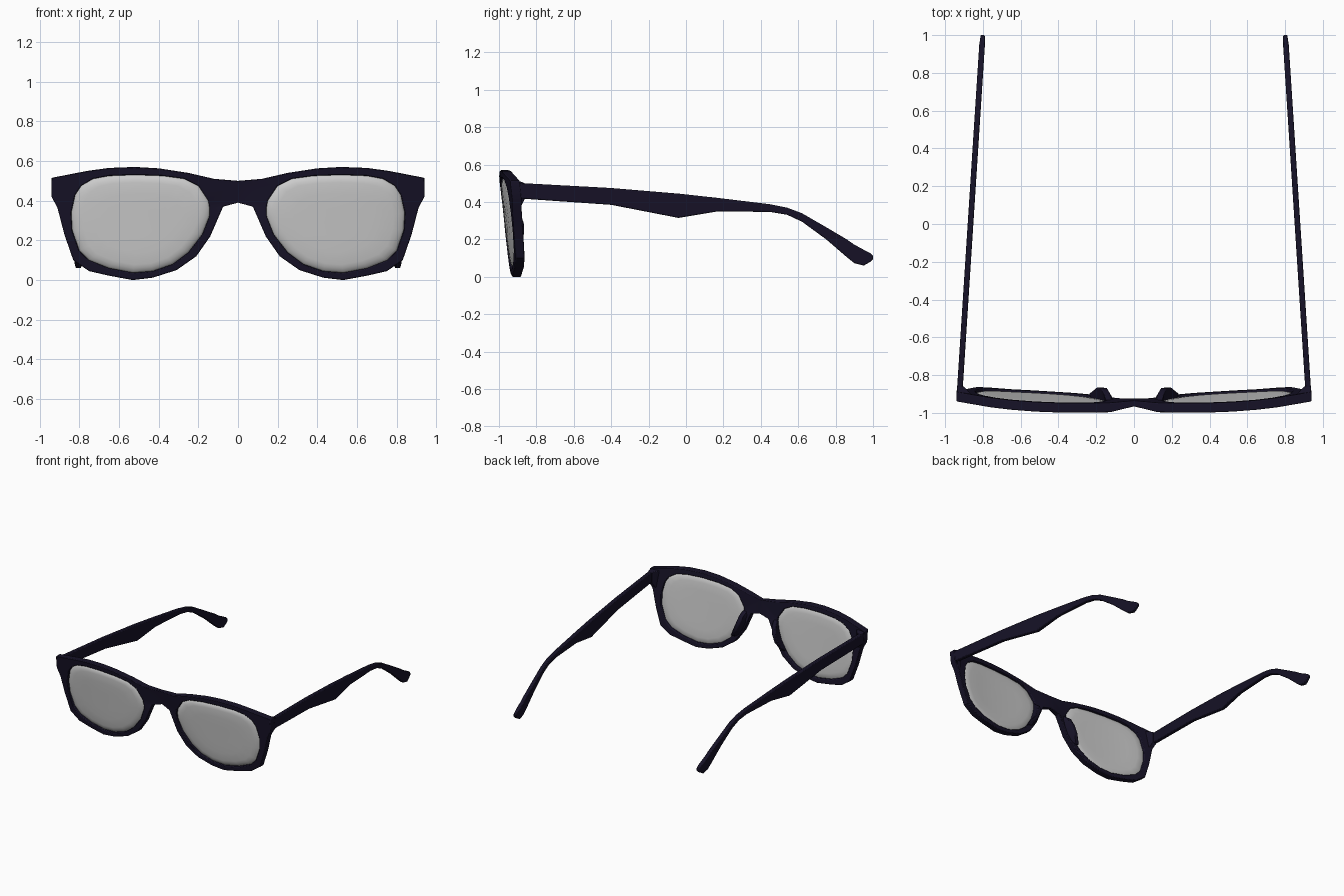
import bpy, bmesh
from mathutils import Vector

if "Cube" in bpy.data.objects:
    bpy.data.objects.remove(bpy.data.objects["Cube"])

dark = bpy.data.materials.new("dark_plastic")
dark.diffuse_color = (0.008, 0.006, 0.02, 1)
dark.use_nodes = True
dark.node_tree.nodes["Principled BSDF"].inputs["Base Color"].default_value = dark.diffuse_color


def front_y(x, z):
    """Front surface of the spectacles: wrapped, tilted, pinched at the bridge."""
    pinch = 0.03 * max(0, 1 - abs(x) / 0.12)
    return -1.003 + 0.07 * abs(x) ** 3 + 0.11 * (0.565 - z) + pinch


def finish(name, bm, mat=None, bevel=0, angle=35):
    """Turn a right-hand half into a mirrored, shaded object."""
    bmesh.ops.recalc_face_normals(bm, faces=bm.faces)
    me = bpy.data.meshes.new(name)
    bm.to_mesh(me)
    bm.free()
    ob = bpy.data.objects.new(name, me)
    bpy.context.collection.objects.link(ob)
    if mat:
        me.materials.append(mat)
    bpy.ops.object.select_all(action='DESELECT')
    ob.select_set(True)
    bpy.context.view_layer.objects.active = ob
    bpy.ops.object.shade_smooth_by_angle(angle=angle * 3.14159 / 180)
    m = ob.modifiers.new("mirror", 'MIRROR')
    m.use_clip = True
    if bevel:
        b = ob.modifiers.new("bevel", 'BEVEL')
        b.width = bevel
        b.segments = 2
        b.limit_method = 'ANGLE'
        b.angle_limit = 0.9
    return ob


def loft(bm, rings, caps=True):
    """Skin a list of closed rings of points."""
    vs = [[bm.verts.new(p) for p in r] for r in rings]
    n = len(vs[0])
    for a, b in zip(vs, vs[1:]):
        for i in range(n):
            j = (i + 1) % n
            bm.faces.new((a[i], a[j], b[j], b[i]))
    if caps:
        bm.faces.new(vs[0])
        bm.faces.new(vs[-1])
    return vs


# Matched lens-opening and outer-edge points (x, z), clockwise from the bridge
hole = [(.15, .40), (.20, .475), (.27, .51), (.38, .525), (.52, .53), (.65, .525),
        (.73, .51), (.79, .475), (.82, .43), (.84, .34), (.835, .25), (.80, .15),
        (.75, .10), (.65, .06), (.53, .037), (.43, .045), (.33, .08), (.25, .14),
        (.18, .23), (.145, .32), (.143, .36)]
outer = [(0, .50), (.12, .51), (.25, .54), (.40, .563), (.52, .57), (.65, .565),
         (.76, .55), (.94, .515), (.94, .42), (.91, .365), (.875, .23), (.83, .10),
         (.75, .045), (.65, .022), (.53, .0), (.43, .012), (.31, .05), (.21, .12),
         (.14, .22), (.075, .37), (0, .39)]

# Front frame: front, back, outer and opening walls, left open at x = 0
bm = bmesh.new()


def ring(pts, depth):
    out = []
    for x, z in pts:
        d = depth * (0.6 if x < 0.02 else 1)
        out.append(bm.verts.new((x, front_y(x, z) + d, z)))
    return out


of, hf, ob_, hb = ring(outer, 0), ring(hole, 0), ring(outer, .05), ring(hole, .05)
n = len(hole)
for i in range(n):
    j = (i + 1) % n
    for a, b in ((of, hf), (hf, hb), (hb, ob_), (ob_, of)):
        if a is ob_ and i == n - 1:
            continue
        bm.faces.new((a[i], a[j], b[j], b[i]))
finish("front_frame", bm, dark, 0.007)

# Lenses: pillow-shaped discs following the frame curve
bm = bmesh.new()
c = Vector((.49, .29))
rings = []
for s, d in ((.3, .001), (.6, .001), (.84, .003), (.91, .006), (.97, .013), (1.01, .022),
             (1.01, .032), (.95, .041), (.84, .045), (.6, .046), (.3, .046)):
    r = []
    for p in hole:
        q = c + (Vector(p) - c) * s
        r.append((q.x, front_y(q.x, q.y) + d, q.y))
    rings.append(r)
loft(bm, rings)
finish("lens", bm, None, 0, 60)

# Temple arms: rectangular section swept along a (y, top, bottom) profile
arm = [(-.91, .50, .42), (-.86, .50, .417), (-.4, .475, .385), (-.04, .445, .315),
       (.17, .422, .35), (.45, .388, .347), (.54, .37, .332), (.62, .34, .295),
       (.75, .265, .20), (.86, .20, .105), (.90, .172, .073), (.95, .145, .06),
       (.985, .127, .08), (1.0, .112, .095)]
bm = bmesh.new()
rings = []
for y, t, b in arm:
    x = .921 - .12 * (y + .86) / 1.86
    w = .015 if y < .98 else .012
    rings.append([(x - w, y, b), (x + w, y, b), (x + w, y, t), (x - w, y, t)])
loft(bm, rings)
finish("temple_arm", bm, dark, 0.006)

# End pieces: tapered blocks joining frame corners to arms
bm = bmesh.new()
loft(bm, [[(.86, -.925, .36), (.91, -.915, .365), (.938, -.915, .515), (.84, -.935, .515)],
          [(.88, -.885, .37), (.912, -.885, .37), (.938, -.885, .51), (.875, -.885, .508)],
          [(.902, -.86, .42), (.936, -.86, .42), (.936, -.86, .50), (.902, -.86, .50)]])
finish("end_piece", bm, dark, 0.004)

# Nose pads: swept along the inner rim, flaring outward toward the back
bm = bmesh.new()
rings = []
for x, z, back in ((.105, .375, .045), (.112, .345, .085), (.125, .29, .105),
                   (.15, .23, .10), (.19, .165, .06)):
    y = front_y(x, z)
    rings.append([(x - .012, y + .03, z), (x + .04, y + .03, z),
                  (x + .05, y + back, z), (x + .018, y + back, z)])
loft(bm, rings)
finish("nose_pad", bm, dark, 0.006)
